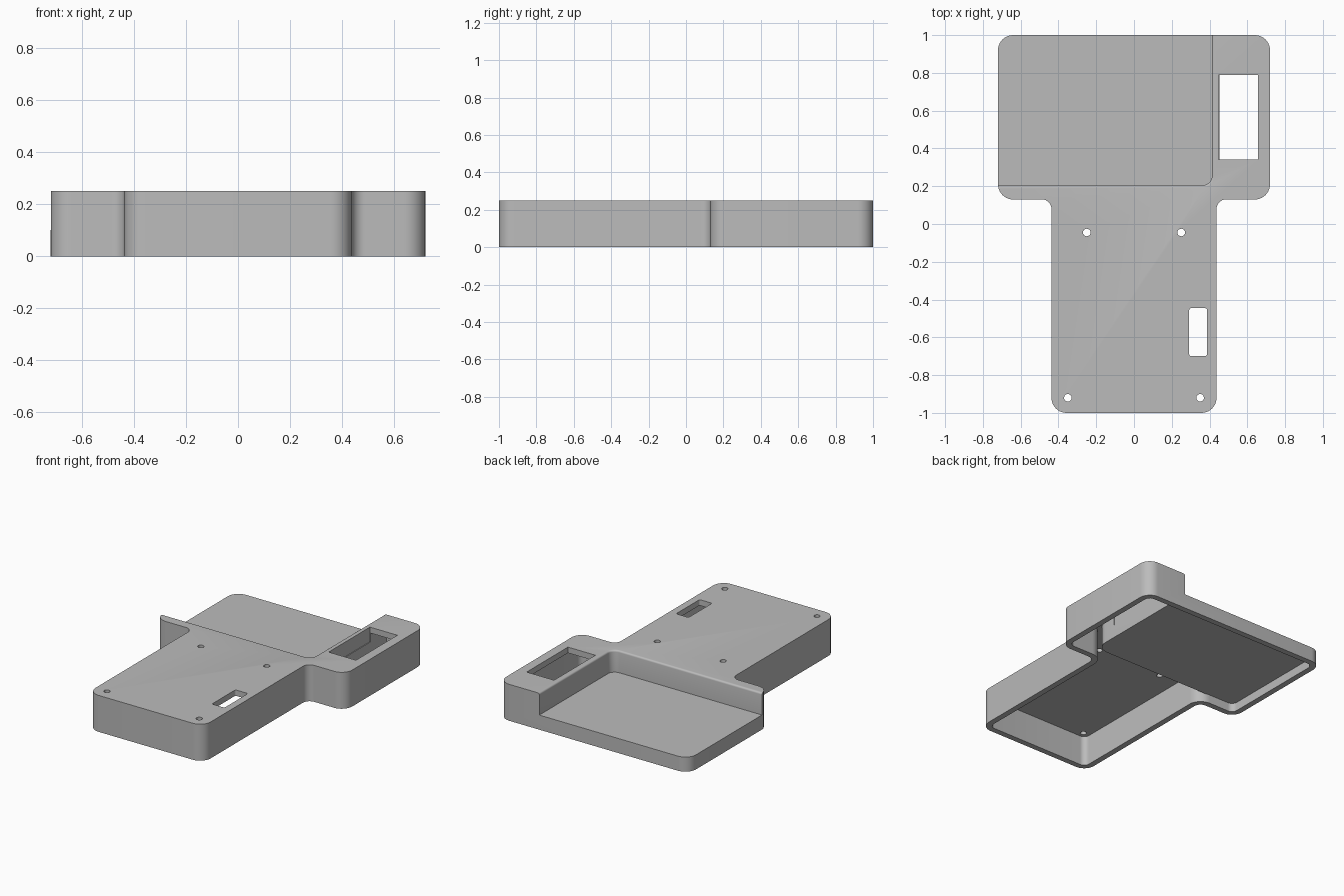
import bpy, bmesh, math
from mathutils import Vector

if "Cube" in bpy.data.objects:
    bpy.data.objects.remove(bpy.data.objects["Cube"], do_unlink=True)

HEIGHT, WALL, FLOOR = 0.25, 0.04, 0.1
EPS = 0.1

grey = bpy.data.materials.new("plain grey")
grey.use_nodes = True
grey.diffuse_color = (0.5, 0.5, 0.5, 1)
grey.node_tree.nodes["Principled BSDF"].inputs["Base Color"].default_value = (0.5, 0.5, 0.5, 1)


def rounded(corners, steps=10):
    """Outline with filleted corners, each corner given as x, y, radius."""
    out, n = [], len(corners)
    for i, (x, y, r) in enumerate(corners):
        p = Vector((x, y))
        if r <= 0:
            out.append(p)
            continue
        a = (Vector(corners[i - 1][:2]) - p).normalized()
        b = (Vector(corners[(i + 1) % n][:2]) - p).normalized()
        centre = p + (a + b) * r
        for k in range(steps + 1):
            t = math.pi / 2 * k / steps
            out.append(centre - b * r * math.cos(t) - a * r * math.sin(t))
    return out


def loft(name, rings):
    """Solid through matching outlines, each given with its height."""
    bm = bmesh.new()
    loops = [[bm.verts.new((p.x, p.y, z)) for p in pts] for z, pts in rings]
    n = len(loops[0])
    for low, high in zip(loops, loops[1:]):
        for i in range(n):
            j = (i + 1) % n
            bm.faces.new((low[i], low[j], high[j], high[i]))
    bm.faces.new(loops[0][::-1])
    bm.faces.new(loops[-1])
    bmesh.ops.recalc_face_normals(bm, faces=bm.faces)
    mesh = bpy.data.meshes.new(name)
    bm.to_mesh(mesh)
    bm.free()
    mesh.materials.append(grey)
    obj = bpy.data.objects.new(name, mesh)
    bpy.context.collection.objects.link(obj)
    return obj


def prism(name, pts, z0, z1):
    return loft(name, [(z0, pts), (z1, pts)])


def cut(target, cutter):
    """Subtract the cutter and throw it away."""
    mod = target.modifiers.new("cut", "BOOLEAN")
    mod.operation, mod.solver, mod.object = "DIFFERENCE", "EXACT", cutter
    bpy.context.view_layer.objects.active = target
    bpy.ops.object.modifier_apply(modifier=mod.name)
    bpy.data.objects.remove(cutter, do_unlink=True)


def tee(d):
    """T-shaped outline, moved inward by d."""
    head, leg, step = 0.72 - d, 0.437 - d, 0.13 + d
    r, inner = 0.08 - d, 0.05 + d
    right = [(leg, -1 + d, r), (leg, step, inner), (head, step, r), (head, 1 - d, r)]
    return rounded(right + [(-x, y, q) for x, y, q in reversed(right)])


def tray(d):
    """Outline of the sunken tray, grown by d."""
    x, y = 0.413 + d, 0.205 - d
    return rounded([(-1, y, 0), (x, y, 0.05 + d), (x, 1.2, 0), (-1, 1.2, 0)])


def box(x0, x1, y0, y1, r=0.0):
    return rounded([(x0, y0, r), (x1, y0, r), (x1, y1, r), (x0, y1, r)], 4)


# Outer body
body = prism("housing_shell", tee(0), 0, HEIGHT)

# Hollow underside, leaving the wall and floor of the tray
cavity = prism("cavity_cutter", tee(WALL), -EPS, HEIGHT - WALL)
cut(cavity, prism("tray_core", tray(WALL), FLOOR - WALL, HEIGHT + EPS))
cut(body, cavity)

# Sunken tray with a softly rounded rim
RIM = 0.012
rings = [(FLOOR, tray(0))]
for k in range(5):
    t = math.pi / 2 * k / 4
    rings.append((HEIGHT - RIM + RIM * math.sin(t), tray(RIM * (1 - math.cos(t)))))
rings.append((HEIGHT + EPS, tray(RIM)))
cut(body, loft("tray_cutter", rings))

# Display window and switch slot
cut(body, prism("window_cutter", box(0.448, 0.656, 0.342, 0.79), 0.15, HEIGHT + EPS))
cut(body, prism("slot_cutter", box(0.292, 0.387, -0.7, -0.445, 0.012), 0.15, HEIGHT + EPS))

# Screw holes
for x, y in ((0.25, -0.045), (0.35, -0.92)):
    for side in (-1, 1):
        ring = [Vector((side * x + 0.02 * math.cos(a), y + 0.02 * math.sin(a)))
                for a in (math.tau * k / 24 for k in range(24))]
        cut(body, prism("screw_cutter", ring, 0.15, HEIGHT + EPS))

# Smooth corners, sharp edges
bpy.ops.object.select_all(action="DESELECT")
body.select_set(True)
bpy.context.view_layer.objects.active = body
bpy.ops.object.shade_smooth_by_angle(angle=math.radians(30))
